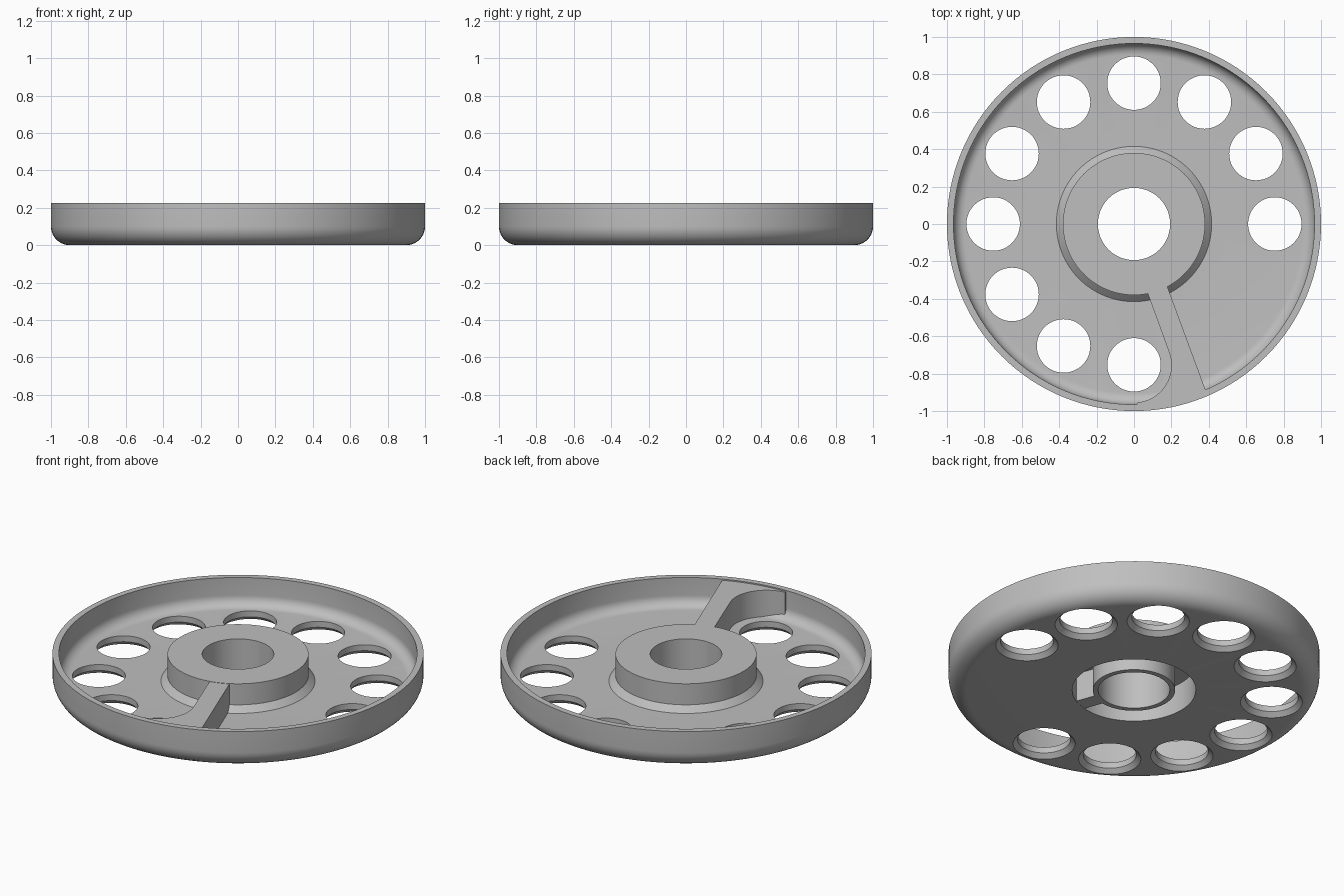
import bpy, bmesh, math
from math import cos, sin, radians

if "Cube" in bpy.data.objects:
    bpy.data.objects.remove(bpy.data.objects["Cube"])

grey = bpy.data.materials.new("plain_grey")
grey.diffuse_color = (0.52, 0.52, 0.52, 1)
grey.use_nodes = True
grey.node_tree.nodes["Principled BSDF"].inputs["Base Color"].default_value = grey.diffuse_color


def arc(cx, cy, r, a0, a1, n):
    """Points on an arc, angles in degrees."""
    return [(cx + r * cos(radians(a0 + (a1 - a0) * i / n)),
             cy + r * sin(radians(a0 + (a1 - a0) * i / n))) for i in range(n + 1)]


def finish(name, bm):
    bmesh.ops.recalc_face_normals(bm, faces=bm.faces)
    me = bpy.data.meshes.new(name)
    bm.to_mesh(me)
    bm.free()
    ob = bpy.data.objects.new(name, me)
    bpy.context.collection.objects.link(ob)
    me.materials.append(grey)
    return ob


def lathe(bm, profile, segs, cx=0, cy=0):
    """Revolve a closed (radius, z) loop about a vertical axis."""
    rings = [[bm.verts.new((cx + r * cos(math.tau * s / segs),
                            cy + r * sin(math.tau * s / segs), z)) for r, z in profile]
             for s in range(segs)]
    n = len(profile)
    for s in range(segs):
        a, b = rings[s], rings[(s + 1) % segs]
        for i in range(n):
            j = (i + 1) % n
            bm.faces.new((a[i], b[i], b[j], a[j]))


def prism(name, outline, z0, z1):
    bm = bmesh.new()
    base = bm.faces.new([bm.verts.new((x, y, z0)) for x, y in outline])
    top = bmesh.ops.extrude_face_region(bm, geom=[base])["geom"]
    verts = [v for v in top if isinstance(v, bmesh.types.BMVert)]
    bmesh.ops.translate(bm, verts=verts, vec=(0, 0, z1 - z0))
    return finish(name, bm)


def smooth(ob):
    bpy.ops.object.select_all(action='DESELECT')
    ob.select_set(True)
    bpy.context.view_layer.objects.active = ob
    bpy.ops.object.shade_smooth_by_angle(angle=radians(30))


# Dish: bore tube, hub cap, chamfered hub foot, floor, rounded rim, hub recess
FLOOR, TOP, HUB = 0.06, 0.225, 0.22
profile = [(0.193, 0), (0.193, HUB), (0.38, HUB), (0.38, FLOOR + 0.035), (0.415, FLOOR)]
profile += arc(0.905, FLOOR + 0.06, 0.06, -90, 0, 8)
profile += [(0.965, TOP), (1, TOP)]
profile += arc(0.9, 0.1, 0.1, 0, -90, 10)
profile += [(0.333, 0), (0.333, 0.17), (0.222, 0.17), (0.222, 0)]
bm = bmesh.new()
lathe(bm, profile, 128)
dish = finish("dish", bm)

# Ten finger holes, flared on the underside
bm = bmesh.new()
for k in range(10):
    a = radians(30 * k)
    cx, cy = 0.753 * cos(a), 0.753 * sin(a)
    loops = []
    for r, z in ((0.168, -0.02), (0.168, 0), (0.143, 0.025), (0.143, 0.12)):
        loops.append([bm.verts.new((cx + r * cos(math.tau * s / 48),
                                    cy + r * sin(math.tau * s / 48), z)) for s in range(48)])
    for lo, hi in zip(loops, loops[1:]):
        for s in range(48):
            t = (s + 1) % 48
            bm.faces.new((lo[s], lo[t], hi[t], hi[s]))
    bm.faces.new(loops[0][::-1])
    bm.faces.new(loops[-1])
cutter = finish("hole_cutter", bm)
cutter.hide_render = True
cutter.hide_viewport = False
cutter.display_type = 'WIRE'
mod = dish.modifiers.new("holes", 'BOOLEAN')
mod.operation = 'DIFFERENCE'
mod.solver = 'EXACT'
mod.object = cutter
bpy.context.view_layer.objects.active = dish
bpy.ops.object.modifier_apply(modifier=mod.name)
bpy.data.objects.remove(cutter, do_unlink=True)
smooth(dish)

# Raised stop arm: straight on one side, curling round the last hole on the other
outline = [(0.173, -0.32), (0.06, -0.335)]
outline += arc(0, -0.755, 0.2, 20, -85, 20)
outline += arc(0, 0, 0.972, -89, -66.7, 12)
smooth(prism("stop_arm", outline, 0.03, HUB - 0.002))

# Web inside the hub recess, in line with the arm
prism("recess_web", [(0.12, -0.18), (0.173, -0.32), (0.08, -0.335), (0.03, -0.2)], 0.001, 0.19)
